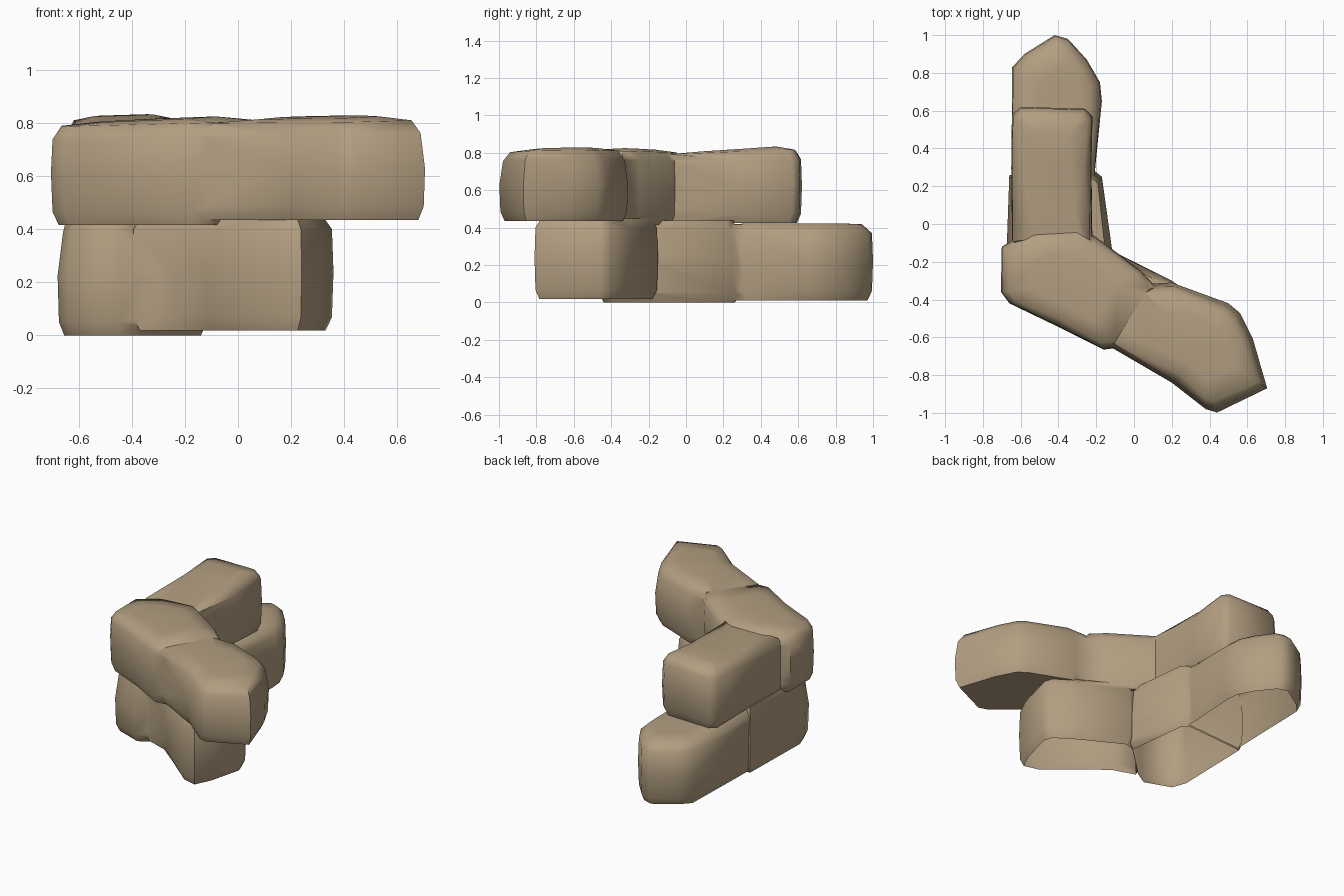
import bpy, bmesh, math
from mathutils import Vector

if "Cube" in bpy.data.objects:
    bpy.data.objects.remove(bpy.data.objects["Cube"])

stone = bpy.data.materials.new("tan stone")
stone.diffuse_color = (0.45, 0.345, 0.22, 1)
stone.use_nodes = True
stone.node_tree.nodes["Principled BSDF"].inputs["Base Color"].default_value = stone.diffuse_color


def block(name, outline, z0, z1, inset=0.04, base_inset=0.03, tilt=(0, 0), crown=0.015, shoulder=0.006):
    """Rounded stone: outline extruded with softened top and bottom rims."""
    pts = [Vector(p) for p in outline]
    c = sum(pts, Vector((0, 0))) / len(pts)
    # (height, inset towards the middle)
    levels = [(z0, base_inset), (z0 + 0.05, 0.006), ((z0 + z1) / 2, 0),
              (z1 - 0.06, shoulder), (z1 - 0.012, inset)]
    bm = bmesh.new()
    rings = []
    for i, (z, d) in enumerate(levels):
        ring = []
        for p in pts:
            q = p + (c - p).normalized() * d
            dz = (q - c).dot(Vector(tilt)) if i >= 3 else 0
            ring.append(bm.verts.new((q.x, q.y, z + dz)))
        rings.append(ring)
    n = len(pts)
    for a, b in zip(rings, rings[1:]):
        for i in range(n):
            j = (i + 1) % n
            bm.faces.new((a[i], a[j], b[j], b[i]))
    bm.faces.new(rings[0][::-1])
    # slightly crowned top
    inner = [bm.verts.new((v.co.x + (c.x - v.co.x) * 0.4, v.co.y + (c.y - v.co.y) * 0.4,
                           v.co.z + crown)) for v in rings[-1]]
    for i in range(n):
        j = (i + 1) % n
        bm.faces.new((rings[-1][i], rings[-1][j], inner[j], inner[i]))
    bm.faces.new(inner)
    bmesh.ops.triangulate(bm, faces=bm.faces)
    bmesh.ops.recalc_face_normals(bm, faces=bm.faces)
    me = bpy.data.meshes.new(name)
    bm.to_mesh(me)
    bm.free()
    me.materials.append(stone)
    ob = bpy.data.objects.new(name, me)
    bpy.context.collection.objects.link(ob)
    return ob


stones = [
    # Lower course, back to front
    block("lower_back_stone",
          [(-0.65, 0.14), (-0.21, 0.14), (-0.205, 0.30), (-0.17, 0.65), (-0.18, 0.75),
           (-0.25, 0.87), (-0.35, 0.98), (-0.42, 1.0), (-0.58, 0.90), (-0.645, 0.83)],
          0.01, 0.43, inset=0.06, crown=0.005),
    block("lower_corner_stone",
          [(-0.66, 0.26), (-0.68, -0.30), (-0.64, -0.40), (-0.45, -0.47), (-0.36, -0.42),
           (-0.11, -0.18), (-0.17, 0.25), (-0.22, 0.29)],
          0.0, 0.45, crown=0.0, shoulder=0.025),
    block("lower_front_stone",
          [(-0.40, -0.42), (-0.25, -0.475), (-0.12, -0.59), (0.14, -0.79), (0.24, -0.81),
           (0.30, -0.69), (0.36, -0.46), (0.34, -0.40), (0.20, -0.30), (-0.10, -0.15),
           (-0.20, -0.18)],
          0.018, 0.46, crown=0.0),
    # Upper course
    block("upper_back_stone",
          [(-0.645, -0.12), (-0.22, -0.12), (-0.225, 0.30), (-0.22, 0.57), (-0.26, 0.61),
           (-0.60, 0.62), (-0.645, 0.58), (-0.65, 0.30)],
          0.425, 0.818, tilt=(0.02, 0.04)),
    block("upper_corner_stone",
          [(-0.70, -0.12), (-0.705, -0.36), (-0.66, -0.42), (-0.40, -0.545), (-0.16, -0.665),
           (-0.08, -0.655), (0.12, -0.34), (0.04, -0.25), (-0.20, -0.07), (-0.30, -0.01),
           (-0.55, -0.03)],
          0.415, 0.81, tilt=(0.03, 0.01)),
    block("upper_front_stone",
          [(-0.16, -0.63), (0.20, -0.84), (0.38, -0.98), (0.44, -0.998), (0.705, -0.87),
           (0.63, -0.61), (0.56, -0.47), (0.50, -0.42), (0.20, -0.31), (0.0, -0.32)],
          0.435, 0.82, inset=0.06, tilt=(0.02, 0.02), shoulder=0.02),
]

# Merge the stones into one outer shell
wall = stones[0]
bpy.context.view_layer.objects.active = wall
wall.select_set(True)
for other in stones[1:]:
    mod = wall.modifiers.new("union", 'BOOLEAN')
    mod.operation = 'UNION'
    mod.solver = 'EXACT'
    mod.object = other
    bpy.ops.object.modifier_apply(modifier=mod.name)
    bpy.data.objects.remove(other)
wall.name = "stone_wall_corner"

# The underside is open
bm = bmesh.new()
bm.from_mesh(wall.data)
under = [f for f in bm.faces if f.normal.z < -0.9 and f.calc_center_median().z < 0.1]
bmesh.ops.delete(bm, geom=under, context='FACES')
bm.to_mesh(wall.data)
bm.free()
bpy.ops.object.shade_smooth_by_angle(angle=math.radians(55))
